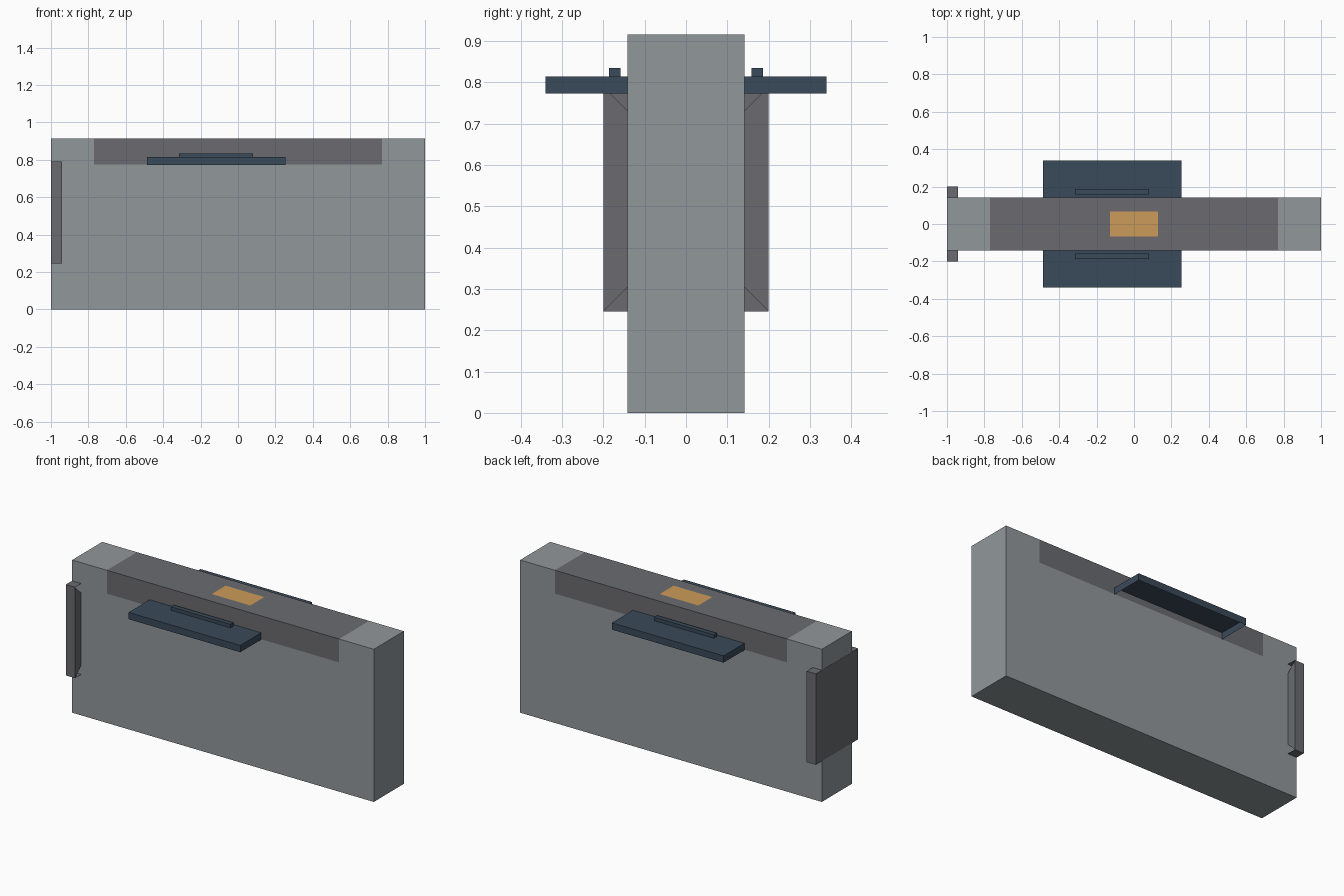
import bpy
import bmesh

old = bpy.data.objects.get("Cube")
if old:
    bpy.data.objects.remove(old, do_unlink=True)


def material(name, rgb):
    m = bpy.data.materials.new(name)
    m.use_nodes = True
    m.diffuse_color = (*rgb, 1)
    bsdf = next(n for n in m.node_tree.nodes if n.type == 'BSDF_PRINCIPLED')
    bsdf.inputs["Base Color"].default_value = (*rgb, 1)
    return m


light_grey = material("light grey", (0.283, 0.31, 0.323))
dark_grey = material("dark grey", (0.145, 0.148, 0.162))
navy = material("navy", (0.042, 0.068, 0.102))
amber = material("amber", (0.60, 0.325, 0.10))


def box_mesh(lo, hi):
    """Axis-aligned box between two corners."""
    bm = bmesh.new()
    bmesh.ops.create_cube(bm, size=1)
    for v in bm.verts:
        v.co = [hi[i] if v.co[i] > 0 else lo[i] for i in range(3)]
    return bm


def finish(bm, name, mats):
    mesh = bpy.data.meshes.new(name)
    bm.to_mesh(mesh)
    bm.free()
    for m in mats:
        mesh.materials.append(m)
    obj = bpy.data.objects.new(name, mesh)
    bpy.context.collection.objects.link(obj)
    return obj


def remove_faces(bm, axis, sign):
    """Open the box on one side."""
    bm.normal_update()
    gone = [f for f in bm.faces if f.normal[axis] * sign > 0.9]
    bmesh.ops.delete(bm, geom=gone, context='FACES_ONLY')


HALF_Y, TOP = 0.142, 0.915
PANEL_X, PANEL_Z = 0.77, 0.775
PATCH_X, PATCH_Y = 0.128, 0.066

# Body: one slab, cut so the upper panel and the top patch are flush faces
bm = box_mesh((-1, -HALF_Y, 0), (1, HALF_Y, TOP))
cuts = [(0, s * x) for x in (PANEL_X, PATCH_X) for s in (-1, 1)]
cuts += [(1, -PATCH_Y), (1, PATCH_Y), (2, PANEL_Z)]
for axis, pos in cuts:
    point, normal = [0, 0, 0], [0, 0, 0]
    point[axis], normal[axis] = pos, 1
    bmesh.ops.bisect_plane(bm, geom=bm.verts[:] + bm.edges[:] + bm.faces[:],
                           plane_co=point, plane_no=normal)
bm.normal_update()
for f in bm.faces:
    c = f.calc_center_median()
    if c.z > PANEL_Z and abs(c.x) < PANEL_X:
        f.material_index = 1
        if f.normal.z > 0.9 and abs(c.x) < PATCH_X and abs(c.y) < PATCH_Y:
            f.material_index = 2
finish(bm, "body", [light_grey, dark_grey, amber])

# Shelves: hollow underneath, each with a raised rib, on both long sides
for side, label in ((-1, "front"), (1, "back")):
    y0, y1 = sorted((side * HALF_Y, side * 0.34))
    bm = box_mesh((-0.487, y0, 0.773), (0.253, y1, 0.814))
    remove_faces(bm, 2, -1)
    remove_faces(bm, 1, -side)
    finish(bm, label + "_shelf", [navy])

    y0, y1 = sorted((side * 0.158, side * 0.186))
    finish(box_mesh((-0.315, y0, 0.814), (0.08, y1, 0.835)),
           label + "_shelf_rib", [navy])

# End cover: a shallow tray around the end, with mitred inner lips
OUT_Y, LOW, HIGH, INNER = 0.2, 0.245, 0.79, -0.94
bm = box_mesh((-1.001, -OUT_Y, LOW), (INNER, OUT_Y, HIGH))
remove_faces(bm, 0, 1)
lip = OUT_Y - HALF_Y
for side in (-1, 1):
    profile = [(OUT_Y, LOW), (OUT_Y, HIGH),
               (HALF_Y, HIGH - lip), (HALF_Y, LOW + lip)]
    if side < 0:
        profile.reverse()
    bm.faces.new([bm.verts.new((INNER, side * y, z)) for y, z in profile])
bmesh.ops.remove_doubles(bm, verts=bm.verts[:], dist=0.0001)
finish(bm, "end_cover", [dark_grey])
